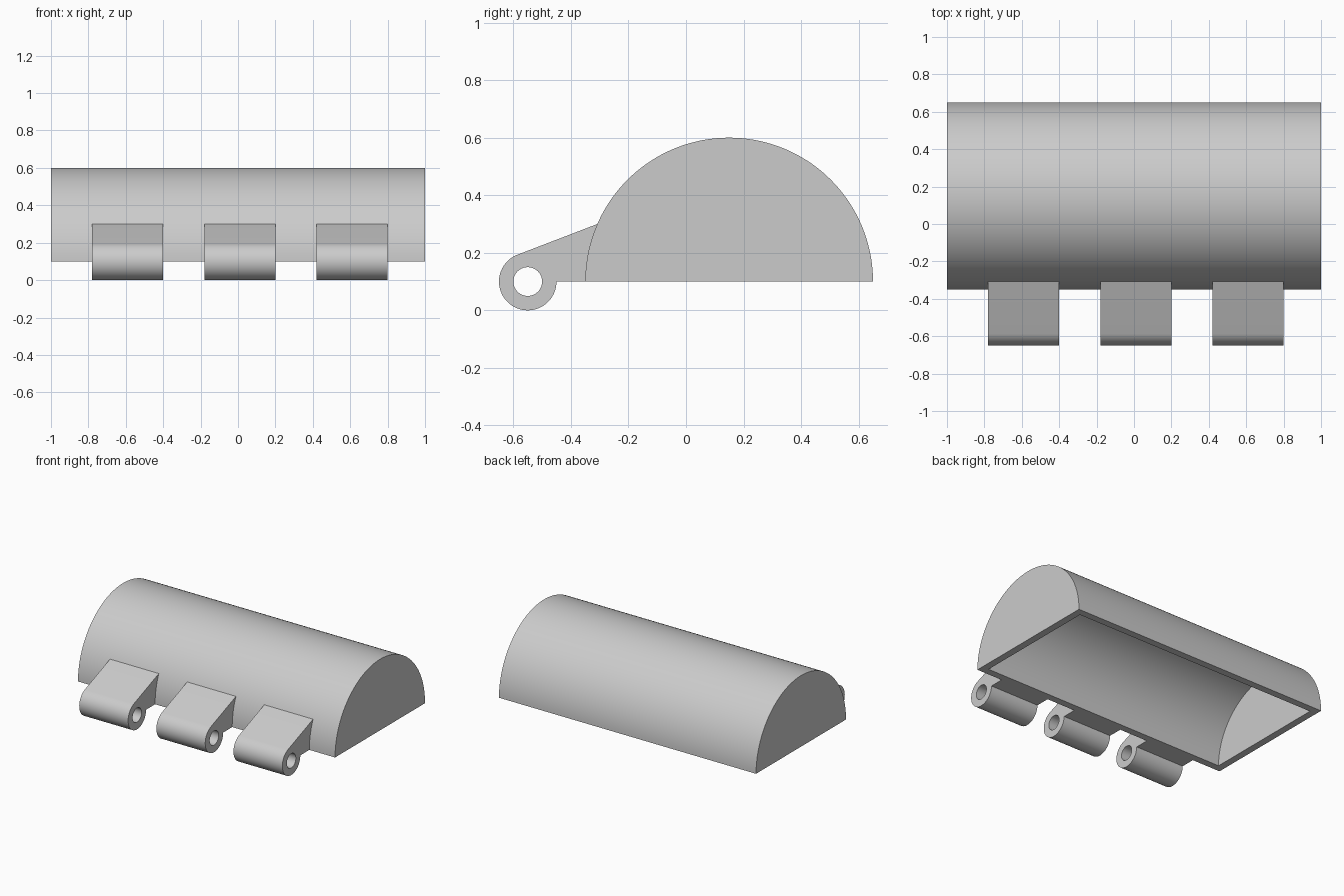
import bpy, bmesh, math
from mathutils import Vector

if "Cube" in bpy.data.objects:
    bpy.data.objects.remove(bpy.data.objects["Cube"])

grey = bpy.data.materials.new("light grey")
grey.diffuse_color = (0.6, 0.6, 0.6, 1)
grey.use_nodes = True
grey.node_tree.nodes["Principled BSDF"].inputs["Base Color"].default_value = grey.diffuse_color


def arc(cy, cz, r, a0, a1, n):
    """Points of an arc in the YZ plane, angles in degrees."""
    return [(cy + r * math.cos(math.radians(a0 + (a1 - a0) * i / n)),
             cz + r * math.sin(math.radians(a0 + (a1 - a0) * i / n)))
            for i in range(n + 1)]


def extrude_profile(name, profile, x0, x1):
    """Solid made by sweeping a YZ profile along X."""
    bm = bmesh.new()
    face = bm.faces.new([bm.verts.new((x0, y, z)) for y, z in profile])
    ext = bmesh.ops.extrude_face_region(bm, geom=[face])
    moved = [v for v in ext["geom"] if isinstance(v, bmesh.types.BMVert)]
    bmesh.ops.translate(bm, verts=moved, vec=Vector((x1 - x0, 0, 0)))
    bmesh.ops.recalc_face_normals(bm, faces=bm.faces)
    mesh = bpy.data.meshes.new(name)
    bm.to_mesh(mesh)
    bm.free()
    mesh.materials.append(grey)
    obj = bpy.data.objects.new(name, mesh)
    bpy.context.collection.objects.link(obj)
    return obj


def cut(obj, cutter):
    """Subtract the cutter, then shade curved faces smooth."""
    mod = obj.modifiers.new("cut", 'BOOLEAN')
    mod.operation, mod.solver, mod.object = 'DIFFERENCE', 'EXACT', cutter
    bpy.ops.object.select_all(action='DESELECT')
    obj.select_set(True)
    bpy.context.view_layer.objects.active = obj
    bpy.ops.object.modifier_apply(modifier=mod.name)
    bpy.data.objects.remove(cutter)
    bpy.ops.object.shade_smooth_by_angle(angle=math.radians(30))


# Half-round cover, hollow and open underneath
CY, CZ = 0.15, 0.1
cover = extrude_profile("cover", arc(CY, CZ, 0.5, 0, 180, 72), -1, 1)
cavity = arc(CY, CZ, 0.45, 0, 180, 72) + [(CY - 0.45, 0), (CY + 0.45, 0)]
cut(cover, extrude_profile("cavity_cutter", cavity, -0.95, 0.95))

# Hinge knuckles: bored barrel with a sloping arm that runs into the cover wall
KY, KZ = -0.55, 0.1
profile = arc(KY, KZ, 0.1, 111, 360, 48) + arc(CY, CZ, 0.4927, 180, 155.6, 10)
for i, x in enumerate((-0.78, -0.18, 0.42)):
    knuckle = extrude_profile(f"hinge_knuckle_{i + 1}", profile, x, x + 0.38)
    bore = arc(KY, KZ, 0.05, 0, 352.5, 47)
    cut(knuckle, extrude_profile("bore_cutter", bore, x - 0.1, x + 0.48))
